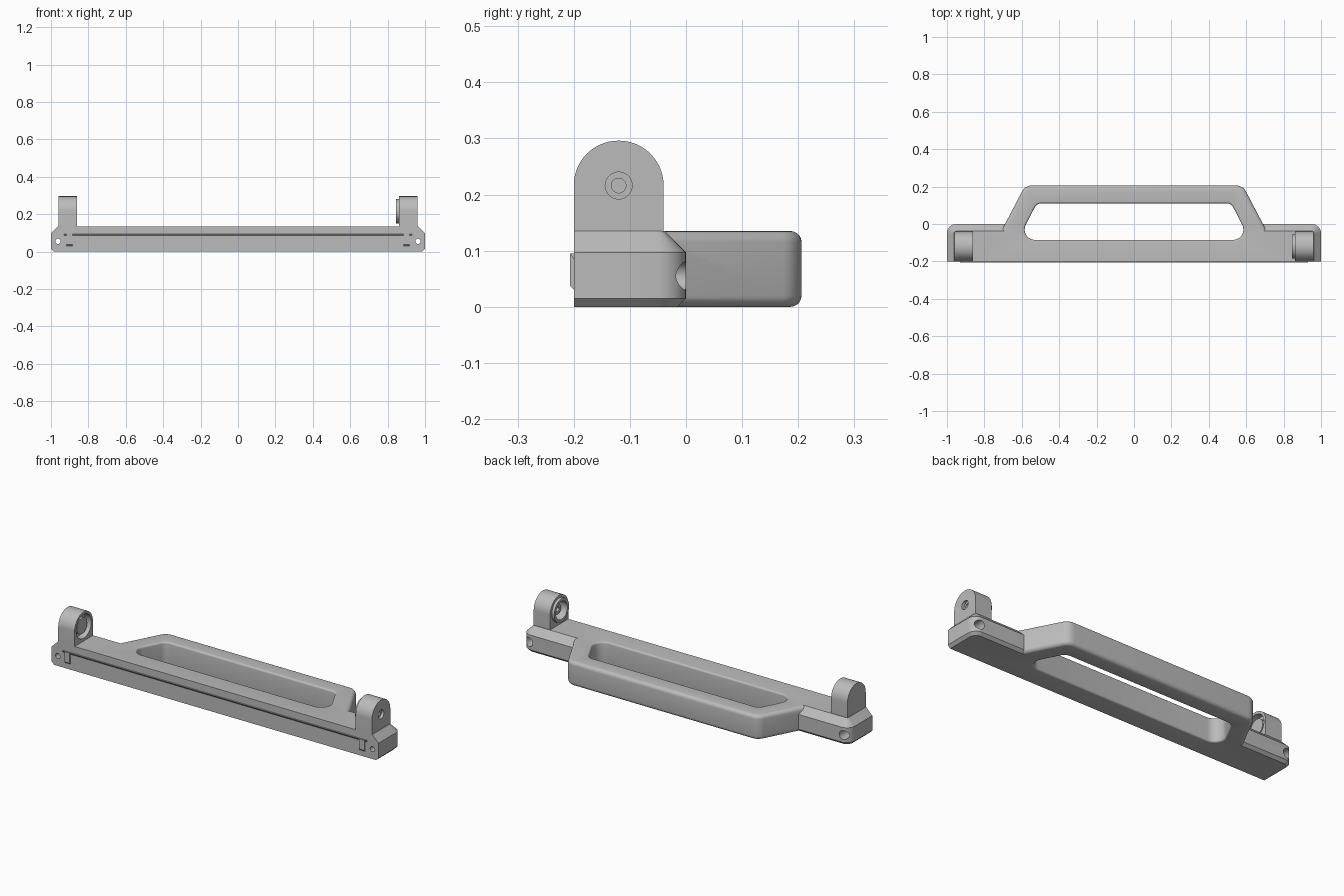
import bpy
import math
from mathutils import Vector

cube = bpy.data.objects.get("Cube")
if cube:
    bpy.data.objects.remove(cube)

grey = bpy.data.materials.new("plain_grey")
grey.use_nodes = True
colour = (0.5, 0.5, 0.5, 1)
grey.diffuse_color = colour
grey.node_tree.nodes["Principled BSDF"].inputs["Base Color"].default_value = colour

# Maps outline (u, v) and sweep position w to model space
AXES = {
    "x": lambda u, v, w: (w, u, v),
    "y": lambda u, v, w: (v, w, u),
    "z": lambda u, v, w: (u, v, w),
}


def rounded(corners, steps=8):
    """Counter-clockwise outline from (u, v, radius) corners."""
    out = []
    for i, (u, v, r) in enumerate(corners):
        p = Vector((u, v))
        a = (Vector(corners[i - 1][:2]) - p).normalized()
        b = (Vector(corners[(i + 1) % len(corners)][:2]) - p).normalized()
        if r == 0:
            out.append(p)
            continue
        half = a.angle(b) / 2
        centre = p + (a + b).normalized() * r / math.sin(half)
        start = p + a * r / math.tan(half) - centre
        sweep = math.pi - 2 * half
        for k in range(steps + 1):
            t = sweep * k / steps
            c, s = math.cos(t), math.sin(t)
            out.append(centre + Vector((start.x * c - start.y * s, start.x * s + start.y * c)))
    return out


def circle(u, v, r, n=40):
    return [Vector((u + r * math.cos(k * math.tau / n), v + r * math.sin(k * math.tau / n)))
            for k in range(n)]


def grow(outline, d):
    out = []
    for i, p in enumerate(outline):
        e1 = (p - outline[i - 1]).normalized()
        e2 = (outline[(i + 1) % len(outline)] - p).normalized()
        n1, n2 = Vector((e1.y, -e1.x)), Vector((e2.y, -e2.x))
        out.append(p + (n1 + n2) * d / (1 + n1.dot(n2)))
    return out


def loft(name, outline, levels, axis="z", flat_front=None):
    """Sweep an outline through (position, growth) levels."""
    n, verts, faces = len(outline), [], []
    for w, d in levels:
        for p, q in zip(outline, grow(outline, d)):
            v = p.y if flat_front is not None and p.y <= flat_front else q.y
            verts.append(AXES[axis](q.x, v, w))
    for j in range(len(levels) - 1):
        for i in range(n):
            k = (i + 1) % n
            faces.append((j * n + i, j * n + k, (j + 1) * n + k, (j + 1) * n + i))
    faces.append(tuple(reversed(range(n))))
    faces.append(tuple(range((len(levels) - 1) * n, len(levels) * n)))
    mesh = bpy.data.meshes.new(name)
    mesh.from_pydata(verts, [], faces)
    mesh.materials.append(grey)
    obj = bpy.data.objects.new(name, mesh)
    bpy.context.collection.objects.link(obj)
    return obj


def prism(name, outline, a, b, axis):
    return loft(name, outline, [(a, 0), (b, 0)], axis)


def combine(target, tool, operation):
    mod = target.modifiers.new(operation.lower(), "BOOLEAN")
    mod.operation, mod.solver, mod.object = operation, "EXACT", tool
    bpy.context.view_layer.objects.active = target
    bpy.ops.object.modifier_apply(modifier=mod.name)
    bpy.data.objects.remove(tool)


def fillet_levels(height, r, sign, steps=5):
    """Levels with a quarter-round at both ends."""
    low = []
    for k in range(steps + 1):
        t = k / steps * math.pi / 2
        low.append((r * (1 - math.cos(t)), sign * r * (1 - math.sin(t))))
    return low + [(height - w, d) for w, d in reversed(low)]


H = 0.135
FRONT = -0.2

# Main bar with chamfered ends and back
bar = rounded([(-1, FRONT, 0), (1, FRONT, 0), (1, 0, 0.05), (-1, 0, 0.05)])
body = loft("handle_body", bar, [(0, -0.015), (0.015, 0), (0.097, 0), (H, -0.038)], flat_front=FRONT)

# Grip with rounded outer edges
grip = rounded([(-0.742, -0.1, 0), (0.742, -0.1, 0), (0.582, 0.206, 0.06), (-0.582, 0.206, 0.06)])
combine(body, loft("grip", grip, fillet_levels(H, 0.02, -1)), "UNION")

# Finger opening with softened rims
opening = rounded([(-0.62, -0.085, 0.055), (0.62, -0.085, 0.055),
                   (0.52, 0.11, 0.04), (-0.52, 0.11, 0.04)])
levels = fillet_levels(H, 0.01, 1)
levels = [(-0.05, 0.01)] + levels + [(H + 0.05, 0.01)]
combine(body, loft("opening_cutter", opening, levels), "DIFFERENCE")

# Upright lugs
PY, PZ = -0.12, 0.216
lug = rounded([(FRONT, 0.05, 0), (-0.04, 0.05, 0), (-0.04, 0.296, 0.0795), (FRONT, 0.296, 0.0795)], 14)
for a, b in ((-0.96, -0.86), (0.86, 0.96)):
    combine(body, prism("lug", lug, a, b, "x"), "UNION")

# Left lug: raised ring, socket, hub and countersunk bore
for r, a, b, operation in (
    (0.065, 0.845, 0.88, "UNION"),
    (0.05, 0.83, 0.895, "DIFFERENCE"),
    (0.03, 0.87, 0.91, "UNION"),
    (0.013, 0.8, 1.0, "DIFFERENCE"),
    (0.024, 0.945, 1.0, "DIFFERENCE"),
):
    combine(body, prism("left_pivot", circle(PY, PZ, r), a, b, "x"), operation)

# Right lug: matching recess with a central hub
for r, a, b, operation in (
    (0.066, -0.895, -0.83, "DIFFERENCE"),
    (0.045, -0.91, -0.87, "UNION"),
):
    combine(body, prism("right_pivot", circle(PY, PZ, r), a, b, "x"), operation)

# Screw holes with wide back counterbores
for side in (-1, 1):
    for r, a, b in ((0.014, -0.3, 0.1), (0.025, -0.09, 0.1)):
        hole = prism("screw_hole", circle(0.055, side * 0.963, r, 28), a, b, "y")
        combine(body, hole, "DIFFERENCE")

# Wedge ridge and end tabs on the front
ridge = [Vector(p) for p in ((-0.207, 0.095), (-0.195, 0.078), (-0.195, 0.095))]
tab = [Vector(p) for p in ((-0.207, 0.094), (-0.207, 0.038), (-0.195, 0.025), (-0.195, 0.094))]
parts = [body, prism("front_ridge", ridge, -0.93, 0.93, "x")]
parts.append(prism("front_tab_left", tab, 0.885, 0.918, "x"))
parts.append(prism("front_tab_right", tab, -0.918, -0.885, "x"))

# Smooth the curves, keep edges sharp
bpy.ops.object.select_all(action="DESELECT")
for obj in parts:
    obj.select_set(True)
bpy.context.view_layer.objects.active = body
bpy.ops.object.shade_smooth_by_angle(angle=math.radians(30))
